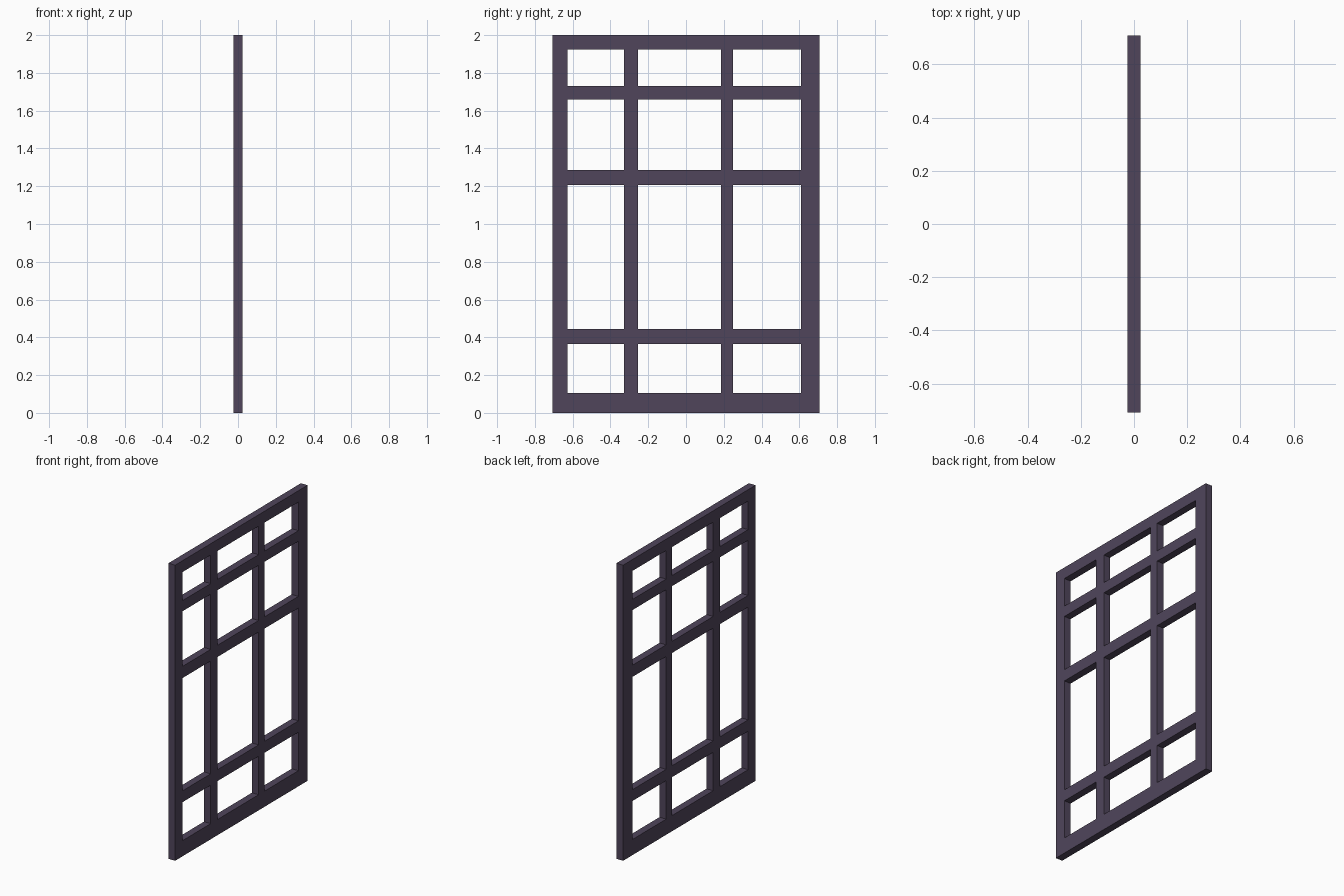
import bpy, bmesh

if "Cube" in bpy.data.objects:
    bpy.data.objects.remove(bpy.data.objects["Cube"])

HALF = 0.025  # half the frame thickness

# Lines across the frame: bars and panes alternate, starting and ending with a bar
YS = [-0.708, -0.628, -0.328, -0.255, 0.184, 0.248, 0.61, 0.708]
ZS = [0.0, 0.106, 0.366, 0.443, 1.206, 1.285, 1.658, 1.73, 1.923, 2.0]

bm = bmesh.new()
grid = [[bm.verts.new((-HALF, y, z)) for z in ZS] for y in YS]

# Flat lattice: every cell except the pane openings (odd column and odd row)
for i in range(len(YS) - 1):
    for j in range(len(ZS) - 1):
        if i % 2 and j % 2:
            continue
        bm.faces.new((grid[i][j], grid[i + 1][j], grid[i + 1][j + 1], grid[i][j + 1]))

# Thicken into a closed solid
ext = bmesh.ops.extrude_face_region(bm, geom=bm.faces[:], use_keep_orig=True)
verts = [g for g in ext["geom"] if isinstance(g, bmesh.types.BMVert)]
bmesh.ops.translate(bm, verts=verts, vec=(2 * HALF, 0, 0))
bmesh.ops.recalc_face_normals(bm, faces=bm.faces[:])

mesh = bpy.data.meshes.new("window_frame")
bm.to_mesh(mesh)
bm.free()
frame = bpy.data.objects.new("window_frame", mesh)
bpy.context.collection.objects.link(frame)

# Dark purple-grey paint
mat = bpy.data.materials.new("dark_paint")
mat.diffuse_color = (0.08, 0.06, 0.105, 1)
mat.use_nodes = True
mat.node_tree.nodes["Principled BSDF"].inputs["Base Color"].default_value = mat.diffuse_color
mesh.materials.append(mat)
